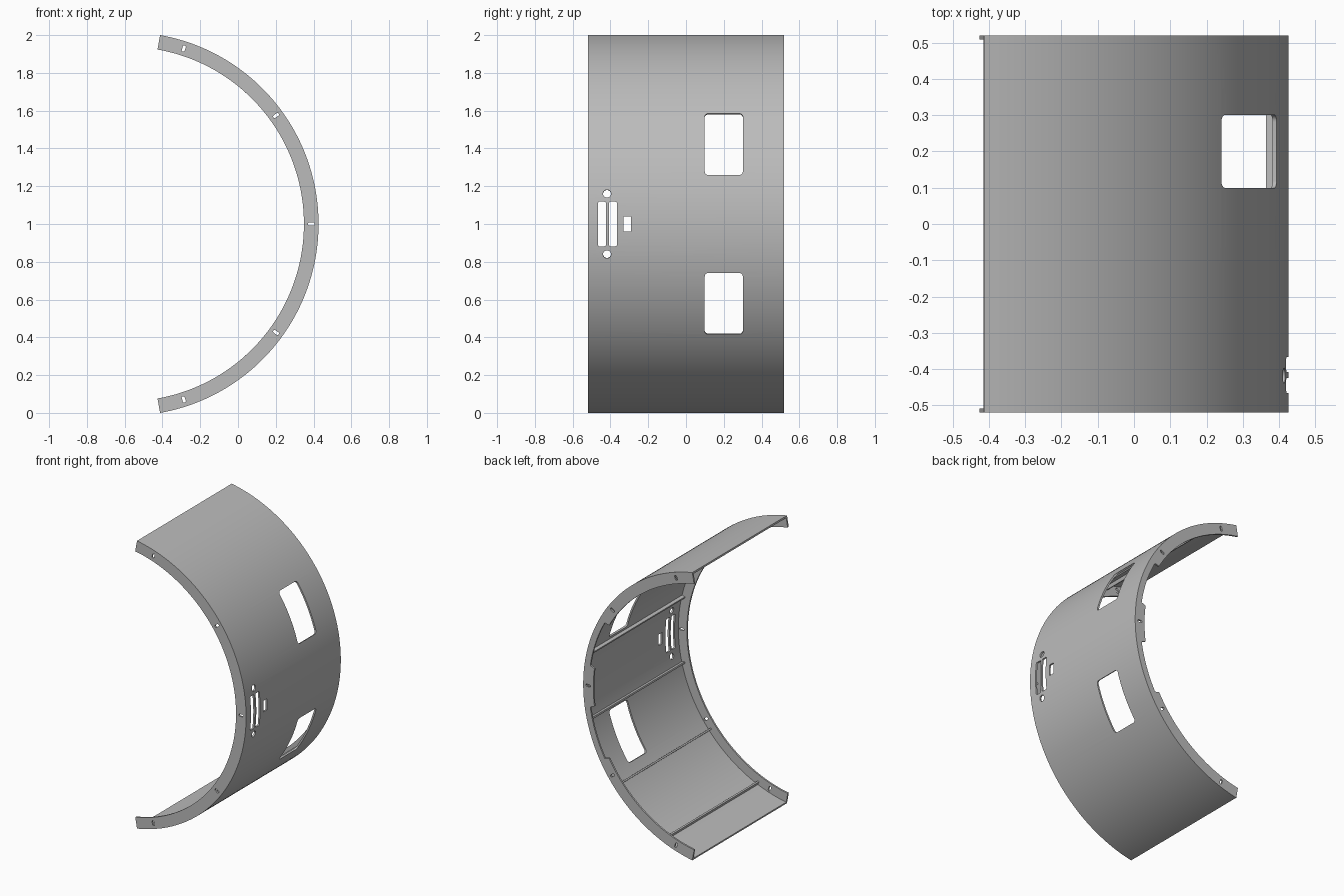
import bpy, bmesh
from math import sin, cos, radians, pi
from mathutils import Vector

if "Cube" in bpy.data.objects:
    bpy.data.objects.remove(bpy.data.objects["Cube"])

R_OUT, R_SKIN, R_LIP, R_NOTCH = 1.0154, 1.0034, 0.938, 0.972
CX, CZ = -0.589, 1.0
HALF_Y, PLATE, HALF_ANGLE = 0.52, 0.012, 80
Y = Vector((0, 1, 0))

grey = bpy.data.materials.new("plain grey")
grey.use_nodes = True
grey.diffuse_color = (0.5, 0.5, 0.5, 1)
grey.node_tree.nodes["Principled BSDF"].inputs["Base Color"].default_value = (0.5, 0.5, 0.5, 1)


def radial(deg):
    return Vector((cos(radians(deg)), 0, sin(radians(deg))))


def tangent(deg):
    return radial(deg + 90)


def at(deg, r, y=0):
    return Vector((CX, y, CZ)) + radial(deg) * r


def arc(r, a0, a1):
    n = max(2, round(abs(a1 - a0) / 1.6))
    return [(r, a0 + (a1 - a0) * i / n) for i in range(n + 1)]


def make_object(name, bm):
    bmesh.ops.recalc_face_normals(bm, faces=bm.faces)
    mesh = bpy.data.meshes.new(name)
    bm.to_mesh(mesh)
    bm.free()
    mesh.materials.append(grey)
    obj = bpy.data.objects.new(name, mesh)
    bpy.context.collection.objects.link(obj)
    return obj


def extrude_loop(bm, points, offset):
    face = bm.faces.new([bm.verts.new(p) for p in points])
    new = bmesh.ops.extrude_face_region(bm, geom=[face])["geom"]
    bmesh.ops.translate(bm, vec=offset, verts=[v for v in new if isinstance(v, bmesh.types.BMVert)])


def curved_plate(name, polar, y0, y1):
    bm = bmesh.new()
    extrude_loop(bm, [at(a, r, y0) for r, a in polar], Y * (y1 - y0))
    return make_object(name, bm)


def rounded_prism(bm, centre, a, b, n, wa, wb, corner, depth):
    """Rounded rectangle in the a-b plane, extruded along n."""
    pts = []
    for k, (sa, sb) in enumerate(((1, 1), (-1, 1), (-1, -1), (1, -1))):
        for i in range(7):
            t = (k + i / 6) * pi / 2
            pts.append(centre - n * depth / 2
                       + a * (sa * (wa / 2 - corner) + corner * cos(t))
                       + b * (sb * (wb / 2 - corner) + corner * sin(t)))
    extrude_loop(bm, pts, n * depth)


def activate(obj):
    bpy.ops.object.select_all(action="DESELECT")
    obj.select_set(True)
    bpy.context.view_layer.objects.active = obj


def cut(obj, bm):
    cutter = make_object("cutter", bm)
    cutter.hide_render = True
    mod = obj.modifiers.new("cut", "BOOLEAN")
    mod.operation, mod.solver, mod.object = "DIFFERENCE", "EXACT", cutter
    activate(obj)
    bpy.ops.object.modifier_apply(modifier=mod.name)
    bpy.data.objects.remove(cutter)


def finish(obj):
    activate(obj)
    bpy.ops.object.shade_smooth_by_angle(angle=radians(30))


# Curved outer skin
skin = curved_plate("outer_skin", arc(R_OUT, -HALF_ANGLE, HALF_ANGLE)
                    + arc(R_SKIN, HALF_ANGLE, -HALF_ANGLE), -HALF_Y, HALF_Y)

# Openings: (angle, y, width, height, corner radius)
openings = [(s * 25, 0.2, 0.202, 0.36, 0.02) for s in (-1, 1)]              # windows
openings += [(0, y, 0.042, 0.236, 0.008) for y in (-0.445, -0.387)]         # twin slots
openings += [(s * 9.1, -0.418, 0.042, 0.042, 0.0209) for s in (-1, 1)]      # round holes
openings += [(0, -0.31, 0.04, 0.078, 0.003)]                                # small slot
bm = bmesh.new()
for deg, y, w, h, corner in openings:
    rounded_prism(bm, at(deg, 1.0, y), Y, tangent(deg), radial(deg), w, h, corner, 0.2)
cut(skin, bm)
finish(skin)

# End flanges; the back one is notched beside the windows
outer = arc(R_SKIN, -HALF_ANGLE, HALF_ANGLE)
plain = arc(R_LIP, HALF_ANGLE, -HALF_ANGLE)
notched = (arc(R_LIP, HALF_ANGLE, 29.5) + arc(R_NOTCH, 29, 8.5) + arc(R_LIP, 8, -8)
           + arc(R_NOTCH, -8.5, -29) + arc(R_LIP, -29.5, -HALF_ANGLE))
for name, inner, y0 in (("front_flange", plain, -HALF_Y),
                        ("back_flange", notched, HALF_Y - PLATE)):
    flange = curved_plate(name, outer + inner, y0, y0 + PLATE)
    bm = bmesh.new()
    for deg in (-72, -36, 0, 36, 72):
        rounded_prism(bm, at(deg, 0.977, y0), radial(deg), tangent(deg), Y, 0.034, 0.016, 0.007, 0.1)
    cut(flange, bm)
    finish(flange)

# Six straight stiffening ribs inside the skin
for i in range(6):
    deg = (i - 2.5) * HALF_ANGLE / 3
    bm = bmesh.new()
    rounded_prism(bm, at(deg, 0.992), radial(deg), tangent(deg), Y,
                  0.024, 0.012, 0.001, 2 * (HALF_Y - PLATE))
    finish(make_object(f"rib_{i + 1}", bm))
